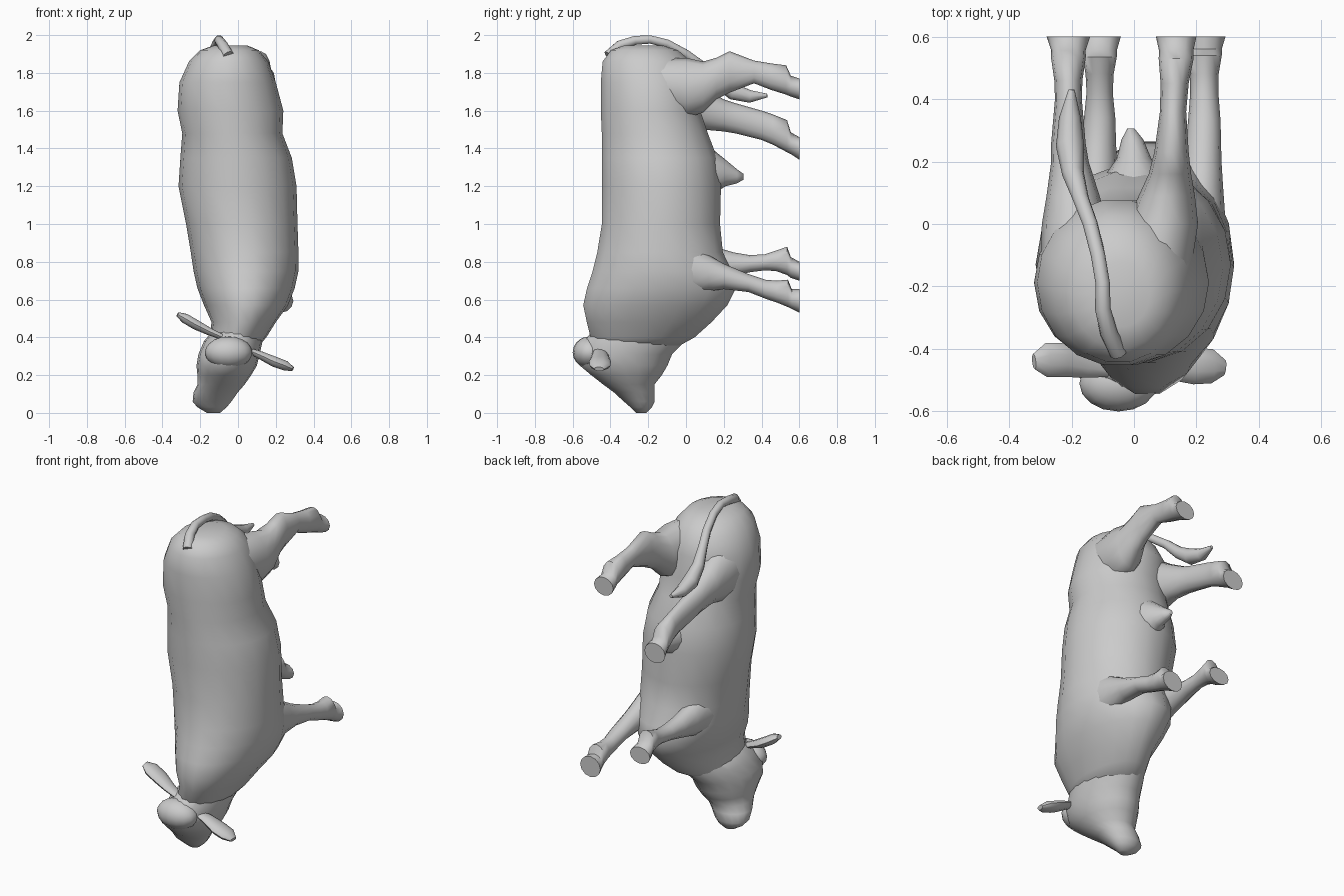
import bpy, bmesh, math
from mathutils import Vector


def loft(name, rings, sides=14):
    """Skin a closed tube through rings of (centre, u radius vector, v radius vector)."""
    bm = bmesh.new()
    loops = []
    for c, u, v in rings:
        c, u, v = Vector(c), Vector(u), Vector(v)
        loops.append([bm.verts.new(c + u * math.cos(a) + v * math.sin(a))
                      for a in (2 * math.pi * i / sides for i in range(sides))])
    for a, b in zip(loops, loops[1:]):
        for i in range(sides):
            j = (i + 1) % sides
            bm.faces.new((a[i], a[j], b[j], b[i]))
    bm.faces.new(loops[0][::-1])
    bm.faces.new(loops[-1])
    bmesh.ops.recalc_face_normals(bm, faces=bm.faces)
    me = bpy.data.meshes.new(name)
    bm.to_mesh(me)
    bm.free()
    ob = bpy.data.objects.new(name, me)
    bpy.context.collection.objects.link(ob)
    bpy.context.view_layer.objects.active = ob
    ob.select_set(True)
    bpy.ops.object.shade_smooth_by_angle(angle=math.radians(55))
    ob.select_set(False)
    return ob


def upright(name, rows):
    """Loft along z from rows of (z, x min, x max, y min, y max)."""
    return loft(name, [(((a + b) / 2, (c + d) / 2, z), ((b - a) / 2, 0, 0), (0, (d - c) / 2, 0))
                       for z, a, b, c, d in rows], 18)


def leg(name, rows):
    """Loft along y from rows of (y, x, half width, z min, z max)."""
    return loft(name, [((x, y, (a + b) / 2), (w, 0, 0), (0, 0, (b - a) / 2))
                       for y, x, w, a, b in rows], 12)


def tube(name, pts, side, flat=1.0):
    """Loft along a path of (point, radius); flat thins it across the side vector."""
    rings = []
    for i, (p, r) in enumerate(pts):
        t = Vector(pts[min(i + 1, len(pts) - 1)][0]) - Vector(pts[max(i - 1, 0)][0])
        v = t.cross(Vector(side)).normalized()
        u = v.cross(t).normalized()
        rings.append((p, u * r, v * r * flat))
    return loft(name, rings, 10)


# Torso, from rump down to neck
upright("body", [
    (1.945, -.13, .05, -.33, -.12), (1.92, -.20, .11, -.40, -.04), (1.86, -.26, .16, -.445, .03),
    (1.75, -.31, .20, -.455, .08), (1.6, -.32, .24, -.455, .08), (1.48, -.295, .235, -.45, .12),
    (1.35, -.305, .285, -.45, .17), (1.2, -.315, .31, -.45, .19), (1.0, -.275, .315, -.45, .185),
    (.85, -.25, .32, -.475, .20), (.75, -.235, .32, -.50, .25), (.66, -.215, .30, -.53, .27),
    (.57, -.18, .265, -.55, .225), (.48, -.14, .20, -.53, .14), (.40, -.15, .15, -.51, .05),
    (.34, -.15, .10, -.48, -.06)])

# Head, tapering to the muzzle
upright("head", [
    (.45, -.12, .13, -.49, .04), (.38, -.18, .13, -.54, 0), (.31, -.21, .115, -.58, -.07),
    (.25, -.22, .10, -.565, -.095), (.20, -.215, .07, -.505, -.125), (.15, -.215, .035, -.44, -.165),
    (.11, -.235, .0, -.385, -.165), (.06, -.24, -.035, -.33, -.165), (.03, -.215, -.06, -.295, -.18),
    (.0, -.165, -.095, -.265, -.21)])

# Rounded poll on top of the head
bpy.ops.mesh.primitive_uv_sphere_add(segments=16, ring_count=10, radius=1, location=(-.05, -.51, .32))
poll = bpy.context.object
poll.name = "poll"
poll.scale = (.125, .09, .085)
bpy.ops.object.shade_smooth_by_angle(angle=math.radians(60))
poll.select_set(False)

# Flat ears
tube("left_ear", [((-.08, -.46, .40), .03), ((-.15, -.45, .43), .042), ((-.22, -.435, .465), .055),
                  ((-.28, -.435, .50), .055), ((-.32, -.44, .522), .025)], (0, 1, 0), .5)
tube("right_ear", [((.06, -.46, .33), .03), ((.12, -.455, .305), .045), ((.19, -.455, .272), .058),
                   ((.25, -.455, .25), .055), ((.29, -.46, .232), .025)], (0, 1, 0), .5)

# Legs, from the hip or shoulder out to the flat hooves
leg("right_hind_leg", [
    (-.16, .06, .12, 1.60, 1.88), (.0, .09, .115, 1.56, 1.88), (.09, .105, .09, 1.59, 1.86),
    (.16, .115, .068, 1.66, 1.88), (.23, .12, .055, 1.695, 1.915), (.36, .125, .042, 1.745, 1.865),
    (.45, .13, .045, 1.71, 1.85), (.53, .135, .056, 1.685, 1.84), (.555, .135, .055, 1.675, 1.785),
    (.6, .135, .065, 1.66, 1.77)])
leg("left_hind_leg", [
    (-.16, -.18, .12, 1.48, 1.82), (.0, -.19, .105, 1.48, 1.78), (.09, -.195, .085, 1.50, 1.72),
    (.2, -.205, .06, 1.49, 1.66), (.26, -.21, .055, 1.48, 1.64), (.40, -.21, .043, 1.445, 1.60),
    (.46, -.21, .045, 1.42, 1.58), (.535, -.21, .056, 1.38, 1.55), (.555, -.21, .055, 1.37, 1.485),
    (.6, -.21, .07, 1.34, 1.46)])
leg("right_front_leg", [
    (-.1, .20, .10, .62, .92), (.05, .205, .085, .63, .88), (.12, .215, .07, .645, .835),
    (.2, .22, .06, .655, .79), (.33, .225, .052, .64, .735), (.42, .225, .045, .605, .705),
    (.48, .225, .046, .585, .70), (.54, .225, .056, .56, .705), (.56, .225, .056, .55, .655),
    (.6, .225, .068, .53, .655)])
leg("left_front_leg", [
    (-.1, -.13, .09, .66, .94), (.05, -.125, .08, .68, .92), (.15, -.12, .068, .70, .88),
    (.25, -.115, .058, .725, .85), (.34, -.11, .05, .745, .835), (.42, -.11, .042, .755, .84),
    (.48, -.11, .045, .75, .86), (.535, -.11, .055, .73, .88), (.555, -.11, .055, .715, .825),
    (.6, -.11, .068, .70, .80)])

# Tail arching over the rump, with a thicker tuft
tube("tail", [((-.05, -.41, 1.89), .03), ((-.08, -.35, 1.945), .028), ((-.1, -.27, 1.972), .025),
              ((-.1, -.19, 1.977), .023), ((-.115, -.10, 1.955), .023), ((-.14, 0, 1.90), .024),
              ((-.17, .08, 1.84), .026), ((-.195, .16, 1.76), .035), ((-.205, .25, 1.70), .045),
              ((-.205, .34, 1.675), .035), ((-.2, .43, 1.68), .01)], (1, 0, 0))

# Cone under the belly
leg("udder", [(.08, .0, .11, 1.15, 1.46), (.16, .0, .09, 1.17, 1.38), (.21, .0, .055, 1.20, 1.34),
              (.27, -.005, .035, 1.215, 1.29), (.305, -.01, .012, 1.235, 1.265)])
